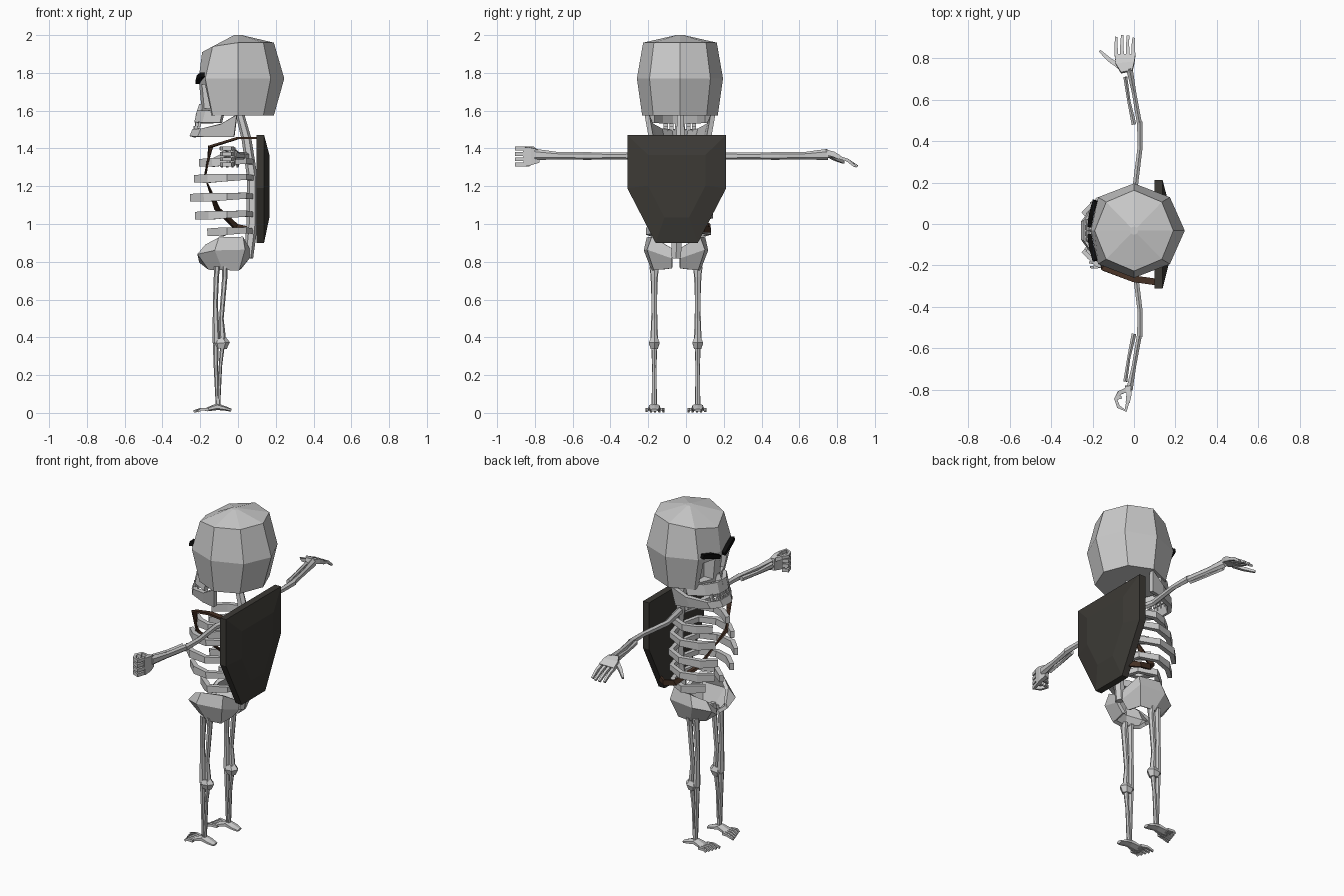
import bpy, bmesh
from math import sin, cos, pi
from mathutils import Vector as V


def material(name, r, g, b):
    m = bpy.data.materials.new(name)
    m.diffuse_color = (r, g, b, 1)
    return m


DARK = material("dark_plate", 0.045, 0.042, 0.036)
BROWN = material("leather", 0.06, 0.03, 0.018)
BLACK = material("black", 0.004, 0.004, 0.004)


def mesh(name, verts, faces, mat=None):
    bm = bmesh.new()
    vs = [bm.verts.new(v) for v in verts]
    for f in faces:
        bm.faces.new([vs[i] for i in f])
    bmesh.ops.recalc_face_normals(bm, faces=bm.faces)
    me = bpy.data.meshes.new(name)
    bm.to_mesh(me)
    bm.free()
    ob = bpy.data.objects.new(name, me)
    bpy.context.collection.objects.link(ob)
    if mat:
        me.materials.append(mat)
    return ob


def loft(name, rings, mat=None):
    n = len(rings[0])
    faces = [(r * n + i, r * n + (i + 1) % n, (r + 1) * n + (i + 1) % n, (r + 1) * n + i)
             for r in range(len(rings) - 1) for i in range(n)]
    last = (len(rings) - 1) * n
    faces += [tuple(range(n)), tuple(range(last, last + n))]
    return mesh(name, [v for r in rings for v in r], faces, mat)


def tube(name, pts, rad, sides=6, mat=None):
    """Faceted bar along pts; rad = (sideways, upright) half sizes per point."""
    pts = [V(p) for p in pts]
    if not isinstance(rad, list):
        rad = [rad] * len(pts)
    rings = []
    grow = 2 ** 0.5 if sides == 4 else 1
    for i, p in enumerate(pts):
        t = (pts[min(i + 1, len(pts) - 1)] - pts[max(i - 1, 0)]).normalized()
        up = V((1, 0, 0)) if abs(t.z) > 0.8 else V((0, 0, 1))
        s = t.cross(up).normalized()
        u = s.cross(t)
        a, b = rad[i]
        rings.append([p + grow * (s * a * cos(k) + u * b * sin(k))
                      for k in [2 * pi * (j + 0.5) / sides for j in range(sides)]])
    return loft(name, rings, mat)


def sheet(name, cols, thick, mat=None):
    n = len(cols[0])
    faces = [(c * n + r, c * n + r + 1, (c + 1) * n + r + 1, (c + 1) * n + r)
             for c in range(len(cols) - 1) for r in range(n - 1)]
    ob = mesh(name, [v for c in cols for v in c], faces, mat)
    mod = ob.modifiers.new("thickness", 'SOLIDIFY')
    mod.thickness, mod.offset = thick, 0
    return ob


def box(name, c, s, mat=None):
    c = V(c)
    return loft(name, [[c + V((x * s[0], y * s[1], z * s[2])) / 2
                        for x, y in ((-1, -1), (1, -1), (1, 1), (-1, 1))] for z in (-1, 1)], mat)


def side(s, yc, pts):
    return [(x, yc + s * y, z) for x, y, z in pts]


HEAD, ARM, RIB, HIP = -0.032, -0.025, -0.04, -0.053

# Skull: eight-sided, flattened at the face
rings = []
for z, rx, ry, front in ((2.0, 0.02, 0.02, -0.2), (1.96, 0.19, 0.195, -0.19),
                         (1.77, 0.245, 0.228, -0.208), (1.575, 0.19, 0.2, -0.195)):
    ring = []
    for k in range(8):
        x = max(rx * cos(k * pi / 4), front)
        drop = 0.05 if z == 1.96 and k == 4 else 0.02 if z == 1.96 and k in (3, 5) else 0
        ring.append((x, HEAD + ry * sin(k * pi / 4), z - drop))
    rings.append(ring)
skull = loft("skull", rings)
for s in (-1, 1):
    cutter = box("eye_socket_cutter", (-0.19, HEAD + s * 0.08, 1.675), (0.13, 0.085, 0.125))
    cutter.hide_render = True
    cutter.hide_viewport = True
    cut = skull.modifiers.new("eye_socket", 'BOOLEAN')
    cut.object, cut.operation, cut.solver = cutter, 'DIFFERENCE', 'EXACT'
    tube("eyebrow", side(s, HEAD, [(-0.215, 0.02, 1.75), (-0.205, 0.08, 1.775), (-0.188, 0.145, 1.79)]),
         [(0.01, 0.01), (0.012, 0.014), (0.012, 0.012)], 4, BLACK)
loft("nose", [[(-0.19, HEAD - w, z), (-0.19, HEAD + w, z), (d, HEAD, z)]
              for z, w, d in ((1.575, 0.03, -0.225), (1.635, 0.012, -0.205))])

# Upper jaw, lower jaw and teeth, mirrored left to right
U = [(-0.09, 0.145), (-0.18, 0.1), (-0.22, 0.04)]
U = U + [(x, -y) for x, y in reversed(U)]
sheet("upper_jaw", [[(x + 0.015, HEAD + y, 1.6), (x, HEAD + y, 1.535)] for x, y in U], 0.025)
J = [(-0.005, 0.175, 1.58), (-0.09, 0.155, 1.53), (-0.19, 0.105, 1.505), (-0.23, 0.045, 1.5)]
J = J + [(x, -y, z) for x, y, z in reversed(J)]
sheet("lower_jaw", [[(x, HEAD + y, z), (x - 0.015, HEAD + y * 0.88, 1.462)] for x, y, z in J], 0.025)
for i in range(6):
    y = (i - 2.5) * 0.03
    x = -0.22 + 0.5 * max(0, abs(y) - 0.04)
    box("upper_tooth", (x, HEAD + y, 1.53), (0.015, 0.022, 0.025))
    box("lower_tooth", (x - 0.008, HEAD + y, 1.505), (0.015, 0.022, 0.025))

# Spine
tube("spine", [(0.005, -0.028, 1.6), (0.045, -0.03, 1.45), (0.075, -0.038, 1.25),
               (0.075, -0.045, 1.0), (0.055, -0.053, 0.82)],
     [(0.02, 0.022), (0.025, 0.026), (0.03, 0.028), (0.032, 0.03), (0.03, 0.025)])

# Ribs
RIBS = ((1.33, -0.2, 0.85), (1.245, -0.225, 0.97), (1.145, -0.245, 1.03),
        (1.05, -0.22, 0.97), (0.962, -0.155, 0.9))
for s in (-1, 1):
    for z, front, w in RIBS:
        tube("rib", side(s, RIB, [(0.07, 0.02, z), (0.035, 0.13 * w, z + 0.005), (-0.06, 0.175 * w, z),
                                  (front + 0.07, 0.15 * w, z - 0.004), (front, 0.085 * w, z - 0.006)]),
             [(0.012, 0.014), (0.013, 0.016), (0.014, 0.019), (0.014, 0.023), (0.012, 0.02)], 4)

    # Pelvis wing
    wing = [[(0.05, 0.02, 0.87), (0.05, 0.02, 0.82), (0.01, 0.02, 0.77)],
            [(0.02, 0.12, 0.93), (0.03, 0.145, 0.865), (0.0, 0.11, 0.76)],
            [(-0.10, 0.145, 0.925), (-0.12, 0.16, 0.86), (-0.08, 0.12, 0.76)],
            [(-0.165, 0.10, 0.885), (-0.205, 0.11, 0.84), (-0.15, 0.08, 0.765)],
            [(-0.19, 0.05, 0.82), (-0.195, 0.05, 0.80), (-0.155, 0.035, 0.77)]]
    sheet("pelvis_wing", [side(s, HIP, c) for c in wing], 0.022)

    # Arm bones
    tube("upper_arm", side(s, ARM, [(0.04, 0.03, 1.36), (0.005, 0.2, 1.36), (0.03, 0.4, 1.36), (0.028, 0.52, 1.36)]),
         [(0.02, 0.022), (0.015, 0.019), (0.014, 0.018), (0.016, 0.021)])
    tube("outer_forearm", side(s, ARM, [(0.028, 0.5, 1.36), (0.0, 0.66, 1.362), (-0.022, 0.775, 1.368)]),
         [(0.014, 0.02), (0.012, 0.02), (0.018, 0.03)])
    tube("inner_forearm", side(s, ARM, [(0.0, 0.505, 1.36), (-0.025, 0.62, 1.36), (-0.042, 0.735, 1.365)]),
         [(0.013, 0.016), (0.009, 0.014), (0.011, 0.022)])

    # Leg bones
    Y = 0.115
    tube("front_thigh_bone", side(s, HIP, [(-0.11, Y, 0.775), (-0.114, Y, 0.73), (-0.12, Y, 0.58), (-0.115, Y, 0.37)]),
         [(0.03, 0.016), (0.023, 0.014), (0.016, 0.013), (0.024, 0.02)])
    tube("rear_thigh_bone", side(s, HIP, [(-0.07, Y, 0.775), (-0.07, Y, 0.72), (-0.088, Y, 0.5), (-0.08, Y, 0.36)]),
         [(0.028, 0.016), (0.018, 0.014), (0.015, 0.012), (0.02, 0.02)])
    tube("knee", side(s, HIP, [(-0.095, Y, 0.395), (-0.088, Y, 0.37), (-0.09, Y, 0.34)]),
         [(0.02, 0.03), (0.033, 0.045), (0.022, 0.03)])
    tube("front_shin_bone", side(s, HIP, [(-0.118, Y, 0.36), (-0.117, Y, 0.25), (-0.11, Y, 0.04)]),
         [(0.018, 0.015), (0.014, 0.012), (0.016, 0.008)])
    tube("rear_shin_bone", side(s, HIP, [(-0.083, Y, 0.35), (-0.093, Y, 0.25), (-0.102, Y, 0.04)]),
         [(0.016, 0.012), (0.012, 0.009), (0.014, 0.008)])

    # Foot with five toes
    tube("foot", side(s, HIP, [(-0.035, Y, 0.014), (-0.07, Y, 0.024), (-0.11, Y, 0.033), (-0.165, Y, 0.018)]),
         [(0.022, 0.008), (0.032, 0.012), (0.03, 0.018), (0.04, 0.01)])
    for i in range(5):
        dy = (i - 2) * 0.018
        tube("toe", side(s, HIP, [(-0.155, Y + dy, 0.018), (-0.195, Y + dy * 1.2 - 0.003, 0.02),
                                  (-0.235 + i * 0.007, Y + dy * 1.25 - 0.005, 0.008)]),
             [(0.008, 0.008), (0.007, 0.007), (0.005, 0.006)], 4)

# Open hand on the +y arm
tube("open_palm", [(-0.035, 0.735, 1.38), (-0.043, 0.775, 1.37), (-0.043, 0.815, 1.352)],
     [(0.028, 0.014), (0.045, 0.014), (0.05, 0.011)], 4)
for i, x in enumerate((-0.085, -0.057, -0.029, -0.002)):
    tip = (0.9, 0.908, 0.907, 0.895)[i]
    tube("open_finger", [(x, 0.81, 1.353), (x - 0.002, 0.855, 1.338), (x, tip, 1.305)],
         [(0.009, 0.008), (0.008, 0.008), (0.006, 0.006)], 4)
tube("open_thumb", [(-0.07, 0.76, 1.365), (-0.115, 0.79, 1.345), (-0.165, 0.835, 1.325)],
     [(0.012, 0.012), (0.01, 0.009), (0.006, 0.006)], 4)

# Closed hand on the -y arm, fingers stacked and curled
tube("closed_palm", [(-0.03, -0.78, 1.36), (-0.024, -0.82, 1.358), (-0.03, -0.86, 1.355)],
     [(0.014, 0.035), (0.012, 0.046), (0.01, 0.052)], 4)
for i in range(4):
    z = 1.315 + i * 0.028
    tube("curled_finger", [(-0.028, -0.85, z), (-0.04, -0.9, z), (-0.075, -0.882, z), (-0.088, -0.845, z),
                           (-0.06, -0.835, z)], (0.008, 0.01), 4)
tube("curled_thumb", [(-0.035, -0.8, 1.385), (-0.07, -0.815, 1.4), (-0.092, -0.85, 1.4)],
     [(0.011, 0.011), (0.01, 0.01), (0.007, 0.007)], 4)

# Shield on the back
P = [(-0.262, 1.472), (0.262, 1.472), (0.262, 1.19), (0.112, 0.9), (-0.112, 0.9), (-0.262, 1.19)]
loft("shield", [[(x, -0.049 + y * k, 1.22 + (z - 1.22) * k) for y, z in P]
                for x, k in ((0.098, 1), (0.138, 1), (0.166, 0.58))], DARK)

# Strap running over one shoulder and across the chest
tube("strap", [(0.11, -0.28, 1.455), (0.0, -0.265, 1.455), (-0.145, -0.21, 1.41), (-0.175, -0.14, 1.25),
               (-0.11, 0.02, 1.08), (-0.01, 0.12, 0.985), (0.06, 0.125, 0.97), (0.11, 0.09, 0.97)],
     [(0.016, 0.006)] * 3 + [(0.016, 0.005)] * 2 + [(0.006, 0.016)] * 3, 4, BROWN)
